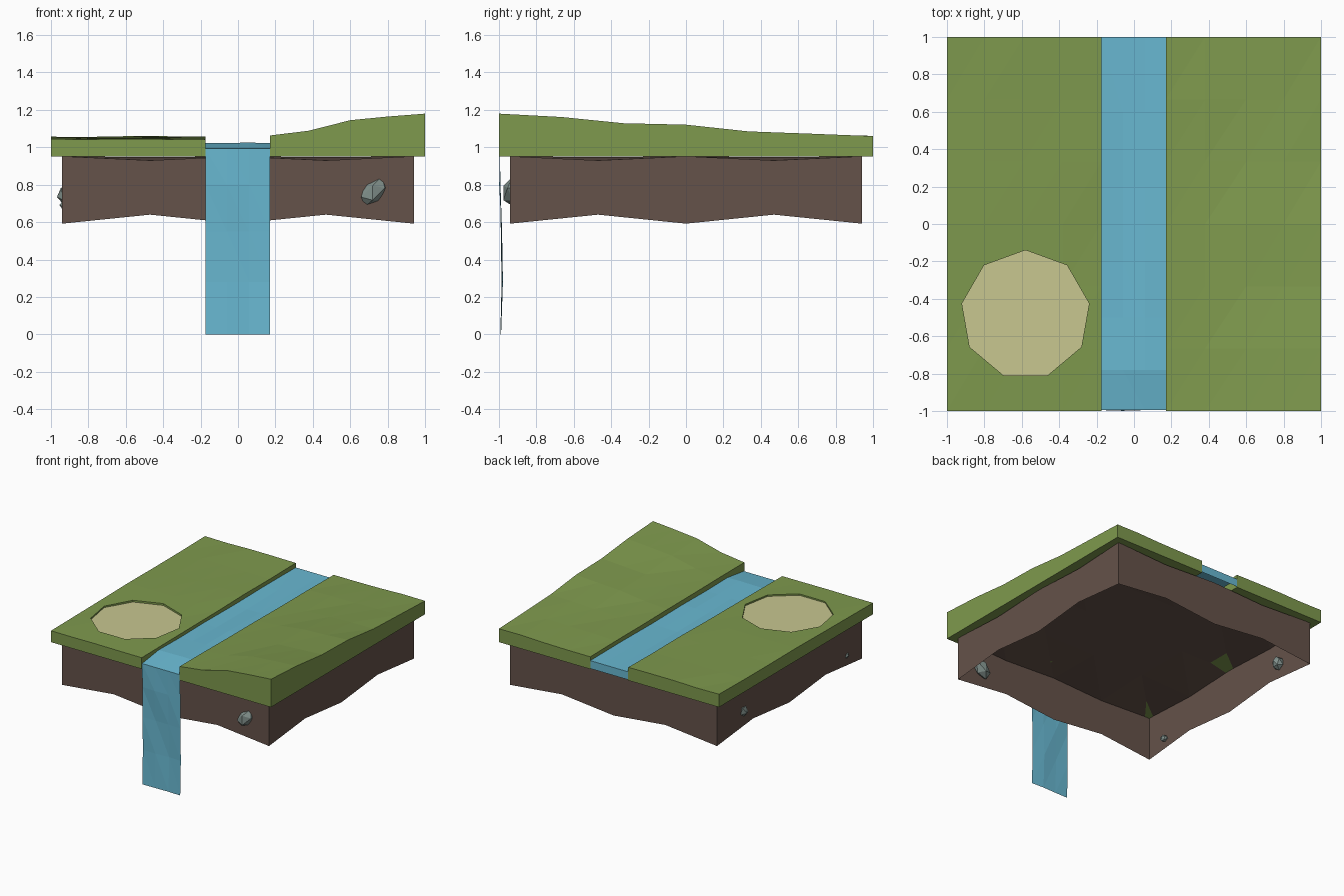
import bpy, bmesh, math, random
from mathutils import Vector

if "Cube" in bpy.data.objects:
    bpy.data.objects.remove(bpy.data.objects["Cube"])
random.seed(4)


def material(name, rgb):
    m = bpy.data.materials.new(name)
    m.diffuse_color = (*rgb, 1)
    m.use_nodes = True
    m.node_tree.nodes["Principled BSDF"].inputs["Base Color"].default_value = m.diffuse_color
    return m


GRASS = material("grass", (.21, .32, .075))
SAND = material("sand", (.58, .57, .28))
WATER = material("water", (.14, .48, .64))
DIRT = material("dirt", (.13, .085, .068))
STONE = material("stone", (.22, .28, .26))


def finish(bm, name, mat):
    me = bpy.data.meshes.new(name)
    bm.to_mesh(me)
    bm.free()
    ob = bpy.data.objects.new(name, me)
    bpy.context.collection.objects.link(ob)
    me.materials.append(mat)
    return ob


def sheet(bm, us, vs, point):
    """Triangulated grid of faces through point(u, v)."""
    rows = [[bm.verts.new(point(u, v)) for u in us] for v in vs]
    for a, b in zip(rows, rows[1:]):
        for i in range(len(us) - 1):
            bm.faces.new((a[i], a[i + 1], b[i + 1]))
            bm.faces.new((a[i], b[i + 1], b[i]))
    return rows


YS = [-1 + i / 3 for i in range(7)]


def bank(name, xs, top, river_x):
    """Grass slab: faceted top, straight sides, lip on the river side."""
    bm = bmesh.new()
    rows = sheet(bm, xs, YS, top)
    loop = rows[0] + [r[-1] for r in rows[1:]] + rows[-1][-2::-1] + [r[0] for r in rows[-2:0:-1]]
    low = [bm.verts.new((v.co.x, v.co.y, .942 if v.co.x == river_x else .95)) for v in loop]
    for i in range(len(loop)):
        j = (i + 1) % len(loop)
        bm.faces.new((loop[j], loop[i], low[i], low[j]))
    n, m = len(xs), len(YS)
    for k in range(m):                      # underside, strip by strip
        if k < m - 1:
            l0 = low[0] if k == 0 else low[-k]
            l1 = low[-k - 1]
            r0, r1 = low[n - 1 + k], low[n + k]
            quad = [l0, l1, r1, r0]
            if k == 0:
                quad += low[n - 2:0:-1]
            if k == m - 2:
                quad = [l0, l1] + low[n + m - 2:2 * n + m - 3][::-1][1:] + [r0]
            bm.faces.new(quad)
    bmesh.ops.recalc_face_normals(bm, faces=bm.faces)
    return finish(bm, name, GRASS)


# Left bank, nearly flat
def left_top(x, y):
    return x, y, 1.051 + .006 * y + random.uniform(-.003, .003)


left = bank("left_grass_bank", [-1, -.8, -.59, -.38, -.175], left_top, -.175)

# Right bank, rising to the front corner
FX = {.17: .1, .38: .3, .6: .73, .8: .88, 1: 1}
GY = [1, .86, .58, .5, .25, .1, .02]


def right_top(x, y):
    g = GY[round((y + 1) * 3)]
    return x, y, 1.05 + .13 * g * FX[x] + .012 * (1 - g) * random.random()


bank("right_grass_bank", list(FX), right_top, .17)


# Nine-sided sand patch, sunk into the left bank
def disc(name, z0, z1, mat):
    bm = bmesh.new()
    ring = [(-.58 + .345 * math.cos(a), -.485 + .345 * math.sin(a))
            for a in (math.pi / 2 + i * math.tau / 9 for i in range(9))]
    f = bm.faces.new([bm.verts.new((x, y, z0)) for x, y in ring])
    up = bmesh.ops.extrude_face_region(bm, geom=[f])["geom"]
    bmesh.ops.translate(bm, vec=(0, 0, z1 - z0),
                        verts=[v for v in up if isinstance(v, bmesh.types.BMVert)])
    bmesh.ops.recalc_face_normals(bm, faces=bm.faces)
    return finish(bm, name, mat)


cutter = disc("sand_hollow_cutter", 1.02, 1.2, SAND)
cutter.hide_render = True
cutter.hide_set(True)
cut = left.modifiers.new("sand_hollow", 'BOOLEAN')
cut.operation = 'DIFFERENCE'
cut.object = cutter
disc("sand_patch", 1.018, 1.035, SAND)

# River running to the front edge and falling to the ground
PATH = [(1, .955), (1, 1.02), (.6, 1.022), (.2, 1.018), (-.2, 1.022), (-.5, 1.018), (-.78, 1.022),
        (-.995, .993), (-.992, .8), (-.99, .55), (-.985, .28), (-.993, 0)]


def river_point(x, i):
    y, z = PATH[i]
    inner = abs(x) < .1
    if inner and 1 < i < 7:
        z += random.uniform(-.008, .004)
    if inner and 7 < i:
        y += random.uniform(-.007, .007)
    return x, y, z


bm = bmesh.new()
sheet(bm, [-.175, -.06, .06, .17], range(len(PATH)), river_point)
finish(bm, "river_and_waterfall", WATER)

# Hollow earth block, open below with a wavy rim
R = .94
STEPS = [-R, -R / 2, 0, R / 2, R]


def ceiling(x, y):
    edge = max(abs(x), abs(y)) == R
    half = R / 2 in (abs(x), abs(y))
    return x, y, (.93 if half else .952) if edge else .947


bm = bmesh.new()
rows = sheet(bm, STEPS, STEPS, ceiling)
loop = rows[0] + [r[-1] for r in rows[1:]] + rows[-1][-2::-1] + [r[0] for r in rows[-2:0:-1]]
low = [bm.verts.new((v.co.x, v.co.y, .64 if i % 2 else .592)) for i, v in enumerate(loop)]
for i in range(len(loop)):
    j = (i + 1) % len(loop)
    bm.faces.new((loop[j], loop[i], low[i], low[j]))
bmesh.ops.recalc_face_normals(bm, faces=bm.faces)
finish(bm, "earth_block", DIRT)


# Angular stones set in the earth walls
def stone(name, loc, size, turn):
    bm = bmesh.new()
    bmesh.ops.create_icosphere(bm, subdivisions=1, radius=1)
    for v in bm.verts:
        v.co *= random.uniform(.8, 1.1)
        v.co = Vector((v.co.x * size[0], v.co.y * size[1], v.co.z * size[2]))
    ob = finish(bm, name, STONE)
    ob.location = loc
    ob.rotation_euler = (0, turn, 0)


stone("front_stone", (.72, -.925, .757), (.105, .065, .068), -.75)
stone("left_stone_back", (-.917, .59, .745), (.055, .055, .06), .3)
stone("left_stone_front", (-.925, -.75, .69), (.032, .03, .03), .5)
